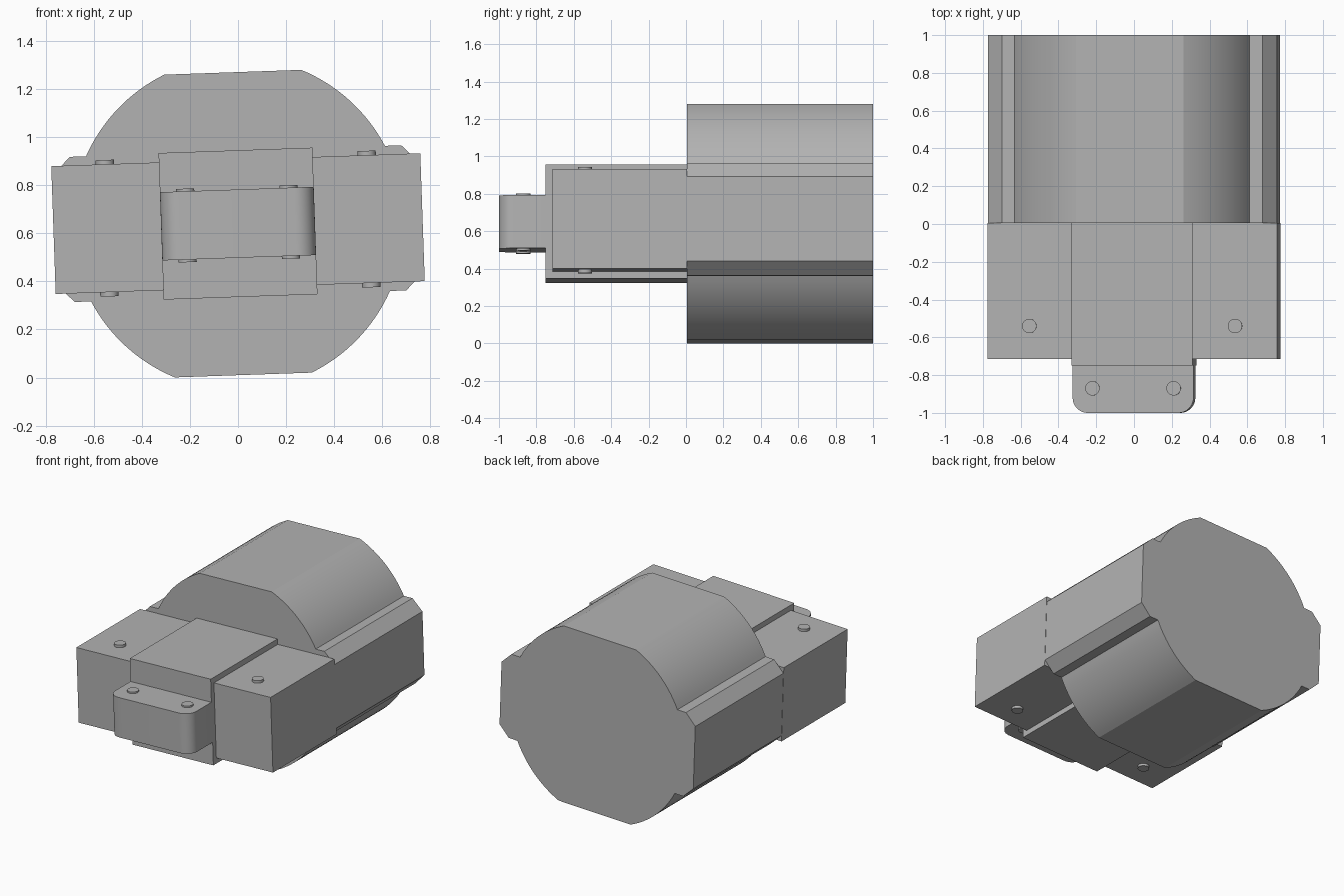
import bpy, bmesh
from math import atan2, cos, sin, hypot, pi, radians
from mathutils import Matrix, Vector

cube = bpy.data.objects.get("Cube")
if cube:
    bpy.data.objects.remove(cube, do_unlink=True)

grey = bpy.data.materials.new("plain grey")
grey.use_nodes = True
colour = (0.45, 0.45, 0.45, 1)
grey.diffuse_color = colour
grey.node_tree.nodes["Principled BSDF"].inputs["Base Color"].default_value = colour

# The whole assembly is rolled slightly about its long axis
TILT = Matrix.Translation((0, 0, 0.64)) @ Matrix.Rotation(radians(-2), 4, "Y")


def prism(name, outline, start, end, upright=False):
    """Extrude an outline along y, or along z when upright."""
    bm = bmesh.new()
    place = (lambda a, b, c: (a, b, c)) if upright else (lambda a, b, c: (a, c, b))
    verts = [bm.verts.new(place(a, b, start)) for a, b in outline]
    face = bm.faces.new(verts)
    ext = bmesh.ops.extrude_face_region(bm, geom=[face])
    moved = [v for v in ext["geom"] if isinstance(v, bmesh.types.BMVert)]
    bmesh.ops.translate(bm, verts=moved, vec=Vector(place(0, 0, end - start)))
    bmesh.ops.recalc_face_normals(bm, faces=bm.faces)
    mesh = bpy.data.meshes.new(name)
    bm.to_mesh(mesh)
    bm.free()
    mesh.materials.append(grey)
    obj = bpy.data.objects.new(name, mesh)
    bpy.context.collection.objects.link(obj)
    obj.matrix_world = TILT
    bpy.ops.object.select_all(action="DESELECT")
    obj.select_set(True)
    bpy.context.view_layer.objects.active = obj
    bpy.ops.object.shade_smooth_by_angle(angle=radians(20))
    return obj


def arc(cx, cy, r, a0, a1, steps):
    return [(cx + r * cos(a0 + (a1 - a0) * i / steps),
             cy + r * sin(a0 + (a1 - a0) * i / steps)) for i in range(steps + 1)]


def rect(x0, x1, h):
    return [(x0, -h), (x1, -h), (x1, h), (x0, h)]


# Drum body: flattened circle with chamfered side ribs
RADIUS = hypot(0.285, 0.63)
quarter = [(0.766, 0.225), (0.69, 0.302)]
quarter += arc(0, 0, RADIUS, atan2(0.302, 0.622), atan2(0.63, 0.285), 16)
half = quarter + [(-x, z) for x, z in reversed(quarter)]
prism("drum_body", half + [(-x, -z) for x, z in half], 0.005, 1)

# Centre block between the two side blocks
prism("centre_block", rect(-0.32, 0.32, 0.305), -0.75, 0.005)

# Front lug with rounded front corners
lug = [(0.32, -0.75), (-0.32, -0.75)]
lug += arc(-0.24, -0.92, 0.08, pi, 1.5 * pi, 10)
lug += arc(0.24, -0.92, 0.08, 1.5 * pi, 2 * pi, 10)
prism("front_lug", lug, -0.142, 0.142, upright=True)

# Side blocks and pins running through blocks and lug
for side, s in (("left", 1), ("right", -1)):
    prism(side + "_block", rect(*sorted((s * 0.32, s * 0.768)), 0.266), -0.715, 0.005)
    for part, x, y, h in (("block", 0.545, -0.54, 0.284), ("lug", 0.215, -0.87, 0.153)):
        circle = arc(s * x, y, 0.038, 0, 2 * pi, 32)[:-1]
        prism(f"{side}_{part}_pin", circle, -h, h, upright=True)
